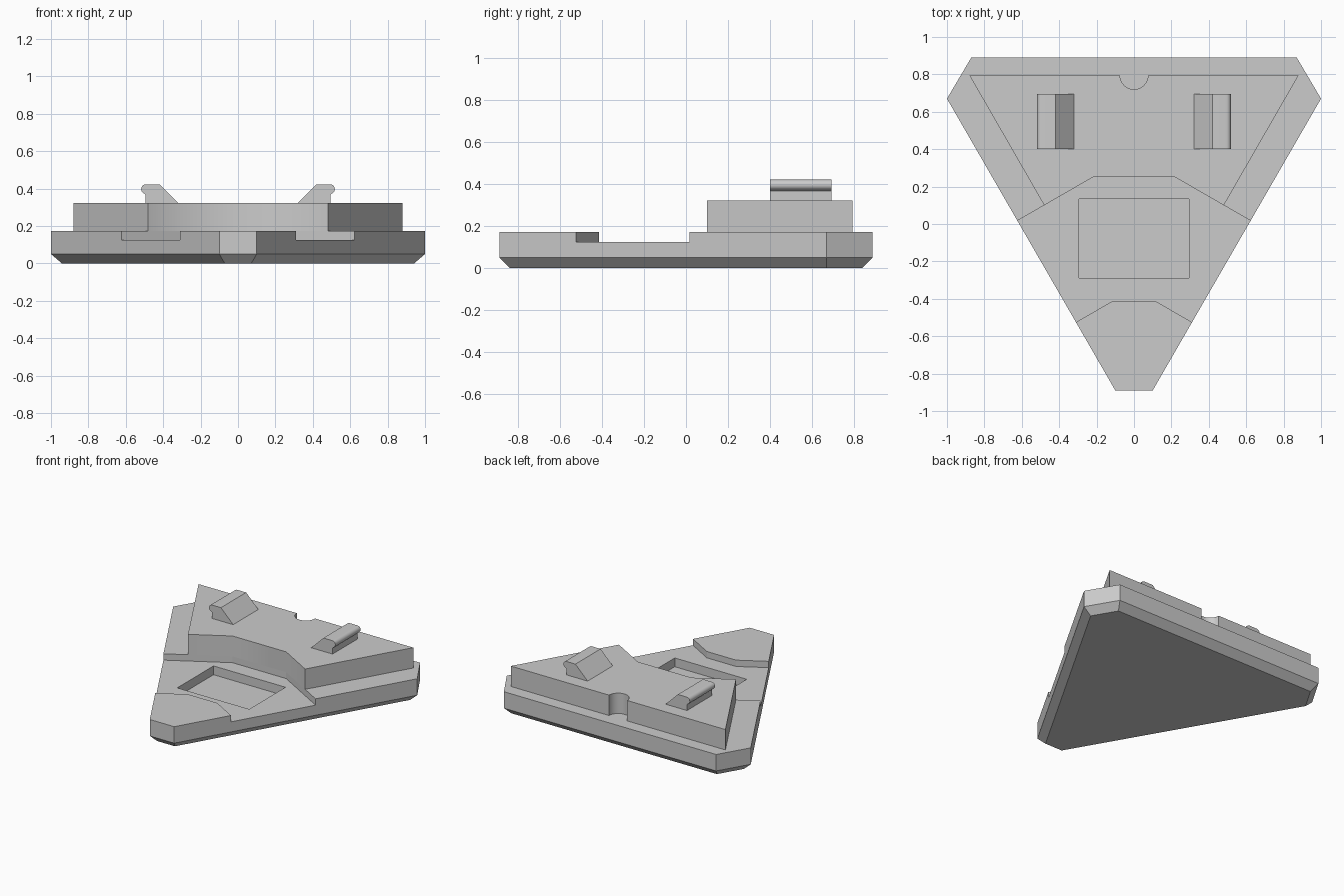
import bpy, bmesh, math
from mathutils import Vector

default = bpy.data.objects.get("Cube")
if default:
    bpy.data.objects.remove(default, do_unlink=True)

grey = bpy.data.materials.new("plain grey")
grey.use_nodes = True
colour = (0.6, 0.6, 0.6, 1)
grey.diffuse_color = colour
grey.node_tree.nodes["Principled BSDF"].inputs["Base Color"].default_value = colour

CHAMFER, FLOOR, DECK, TOP = 0.05, 0.125, 0.172, 0.323


def symmetric(half):
    """Complete a right-hand outline with its mirror image."""
    return half + [(-x, y) for x, y in reversed(half)]


def prism(name, outline, low, high, along_y=False, bevel=0):
    """Extrude an outline upward, or an x-z outline along y."""
    bm = bmesh.new()
    place = (lambda a, b: (a, low, b)) if along_y else (lambda a, b: (a, b, low))
    bottom = bm.faces.new([bm.verts.new(place(a, b)) for a, b in outline])
    step = Vector((0, high - low, 0)) if along_y else Vector((0, 0, high - low))
    new = bmesh.ops.extrude_face_region(bm, geom=[bottom], use_keep_orig=True)["geom"]
    bmesh.ops.translate(bm, vec=step, verts=[v for v in new if isinstance(v, bmesh.types.BMVert)])
    bmesh.ops.recalc_face_normals(bm, faces=bm.faces)
    if bevel:
        bmesh.ops.inset_individual(bm, faces=[bottom], thickness=bevel,
                                   depth=bevel, use_even_offset=True)
    mesh = bpy.data.meshes.new(name)
    bm.to_mesh(mesh)
    bm.free()
    mesh.materials.append(grey)
    obj = bpy.data.objects.new(name, mesh)
    bpy.context.collection.objects.link(obj)
    return obj


def select_only(obj):
    bpy.ops.object.select_all(action="DESELECT")
    obj.select_set(True)
    bpy.context.view_layer.objects.active = obj


def cut(target, cutter):
    """Subtract a cutter and discard it."""
    cutter.hide_render = True
    mod = target.modifiers.new("cut", "BOOLEAN")
    mod.operation, mod.solver, mod.object = "DIFFERENCE", "EXACT", cutter
    select_only(target)
    bpy.ops.object.modifier_apply(modifier=mod.name)
    bpy.data.objects.remove(cutter, do_unlink=True)


def smooth(obj):
    select_only(obj)
    bpy.ops.object.shade_smooth_by_angle(angle=math.radians(32))


# Triangular base with clipped corners and a chamfered underside
base = prism("base", symmetric([(0.1, -0.89), (1, 0.67), (0.87, 0.89)]),
             CHAMFER, DECK, bevel=CHAMFER)

# Channel across the base, its bent walls running out past the sides
cut(base, prism("channel_cutter",
                symmetric([(0.12, -0.415), (0.5, -0.635), (0.8, -0.084), (0.22, 0.25)]),
                FLOOR, 0.5))

# Rectangular recess in the channel floor
cut(base, prism("recess_cutter", symmetric([(0.295, -0.29), (0.295, 0.135)]), 0.06, 0.5))

# Raised block with a half-round notch in its back edge
notch = [(0.075 * math.cos(t), 0.795 - 0.075 * math.sin(t))
         for t in (math.pi * i / 16 for i in range(9))]
block = prism("raised_block",
              symmetric([(0.22, 0.25), (0.48, 0.1), (0.88, 0.795)] + notch[:-1])[:11]
              + [notch[-1]]
              + symmetric([(0.22, 0.25), (0.48, 0.1), (0.88, 0.795)] + notch[:-1])[11:],
              DECK, TOP)
smooth(block)

# Pair of hooked clips: sloped inside, rounded lip outside
lip = [(0.493 + 0.025 * math.cos(t), 0.397 + 0.025 * math.sin(t))
       for t in (math.pi * (0.5 - i / 10) for i in range(10))]
profile = [(0.32, TOP), (0.42, 0.422)] + lip + [(0.495, 0.368), (0.495, TOP)]
for side, sign in (("left", 1), ("right", -1)):
    clip = prism(side + "_clip", [(sign * x, z) for x, z in profile], 0.4, 0.695, along_y=True)
    smooth(clip)
